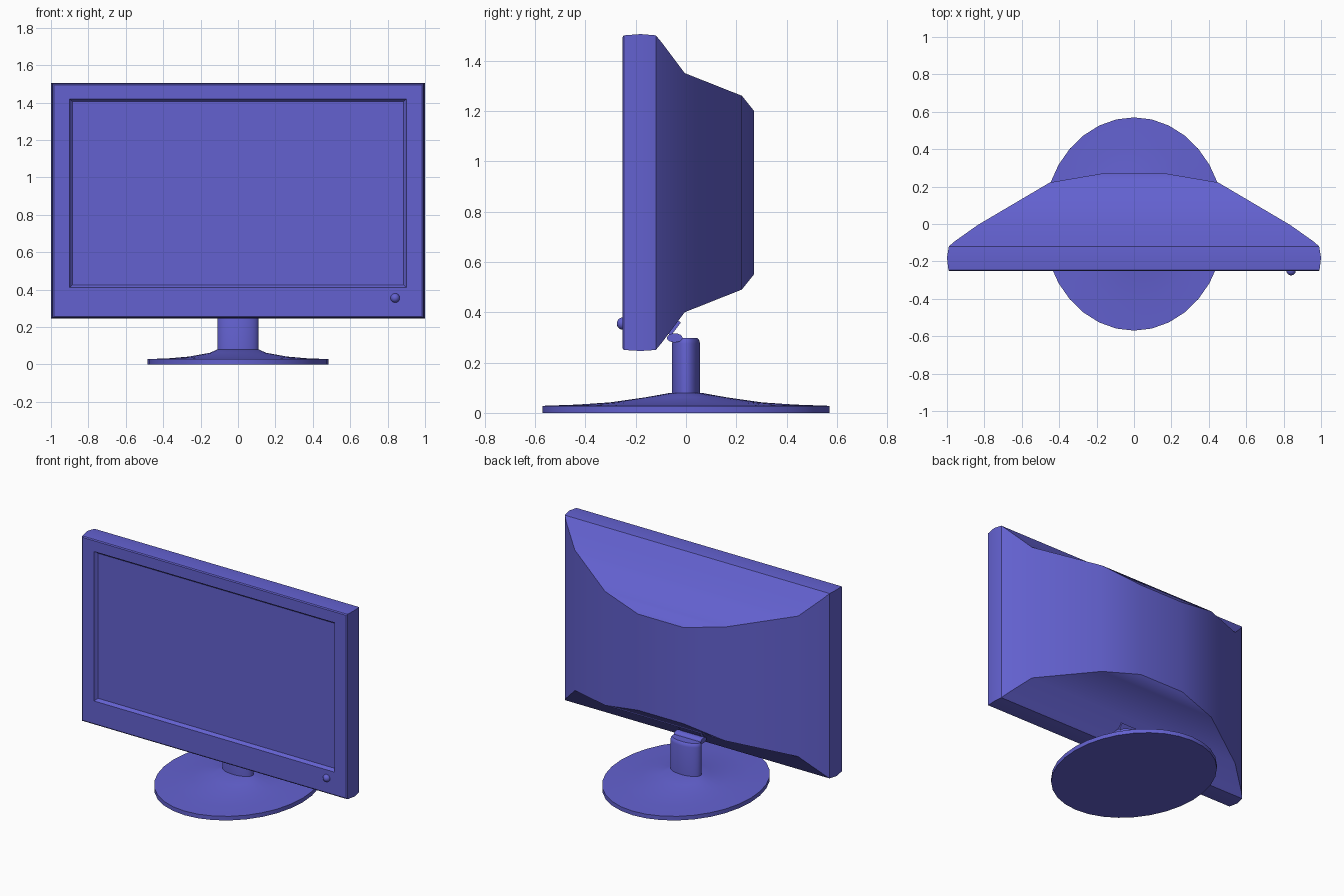
import bpy, bmesh, math
from mathutils import Matrix

if "Cube" in bpy.data.objects:
    bpy.data.objects.remove(bpy.data.objects["Cube"])

blue = bpy.data.materials.new("violet_blue_plastic")
blue.use_nodes = True
COLOUR = (0.125, 0.12, 0.63, 1)
blue.diffuse_color = COLOUR
blue.node_tree.nodes["Principled BSDF"].inputs["Base Color"].default_value = COLOUR


def finish(bm, name, angle=35):
    """Turn a bmesh into a shaded, coloured object."""
    bmesh.ops.recalc_face_normals(bm, faces=bm.faces[:])
    mesh = bpy.data.meshes.new(name)
    bm.to_mesh(mesh)
    bm.free()
    mesh.materials.append(blue)
    obj = bpy.data.objects.new(name, mesh)
    bpy.context.collection.objects.link(obj)
    bpy.ops.object.select_all(action='DESELECT')
    obj.select_set(True)
    bpy.context.view_layer.objects.active = obj
    bpy.ops.object.shade_smooth_by_angle(angle=math.radians(angle))
    return obj


def loft(name, loops, angle=35):
    """Skin a list of equal-length point loops and cap both ends."""
    bm = bmesh.new()
    rings = [[bm.verts.new(p) for p in loop] for loop in loops]
    for a, b in zip(rings, rings[1:]):
        n = len(a)
        for i in range(n):
            j = (i + 1) % n
            bm.faces.new((a[i], a[j], b[j], b[i]))
    bm.faces.new(rings[0])
    bm.faces.new(rings[-1])
    return finish(bm, name, angle)


def rectangle(y, hx, z0, z1):
    return [(-hx, y, z0), (hx, y, z0), (hx, y, z1), (-hx, y, z1)]


def ellipse(rx, ry, z, n=32):
    turn = [math.tau * i / n for i in range(n)]
    return [(rx * math.cos(t), ry * math.sin(t), z) for t in turn]


# Monitor housing: sunken screen, bezel, rounded rim, tapering back
housing = [
    (-0.232, 0.885, 0.425, 1.405),
    (-0.238, 0.893, 0.417, 1.412),
    (-0.252, 0.90, 0.41, 1.42),
    (-0.252, 0.985, 0.257, 1.493),
    (-0.247, 0.992, 0.25, 1.50),
    (-0.18, 1.0, 0.246, 1.505),
    (-0.12, 0.99, 0.25, 1.50),
    (-0.095, 0.962, 0.28, 1.47),
    (-0.005, 0.835, 0.40, 1.35),
    (0.222, 0.45, 0.49, 1.26),
    (0.27, 0.17, 0.55, 1.20),
]
loft("monitor_housing", [rectangle(*r) for r in housing])

# Power button
bm = bmesh.new()
bmesh.ops.create_uvsphere(bm, u_segments=16, v_segments=10, radius=0.025,
                          matrix=Matrix.Translation((0.84, -0.25, 0.355)))
finish(bm, "power_button", 60)

# Oval foot with a shallow flare up to the neck
foot = [(0.485, 0.57, 0), (0.485, 0.57, 0.028), (0.36, 0.43, 0.033),
        (0.26, 0.30, 0.042), (0.15, 0.16, 0.062), (0.11, 0.06, 0.08)]
loft("stand_foot", [ellipse(*r) for r in foot])

# Oval neck with a rounded top
neck = [(0.11, 0.056, 0.07), (0.11, 0.056, 0.275),
        (0.107, 0.052, 0.29), (0.10, 0.044, 0.298)]
loft("stand_neck", [ellipse(*r) for r in neck])

# Hinge bar lying across the neck top
bar = [[(x, -0.045 + 0.031 * s, 0.298 + 0.018 * c)
        for s, c in ((math.sin(math.tau * i / 16), math.cos(math.tau * i / 16))
                     for i in range(16))] for x in (-0.1, 0.1)]
loft("hinge_bar", bar)

# Mounting plate on the sloping underside
bm = bmesh.new()
place = (Matrix.Translation((0, -0.052, 0.342))
         @ Matrix.Rotation(math.radians(53), 4, 'X')
         @ Matrix.Diagonal((0.16, 0.065, 0.03, 1)))
bmesh.ops.create_cube(bm, size=1, matrix=place)
finish(bm, "mounting_plate")
